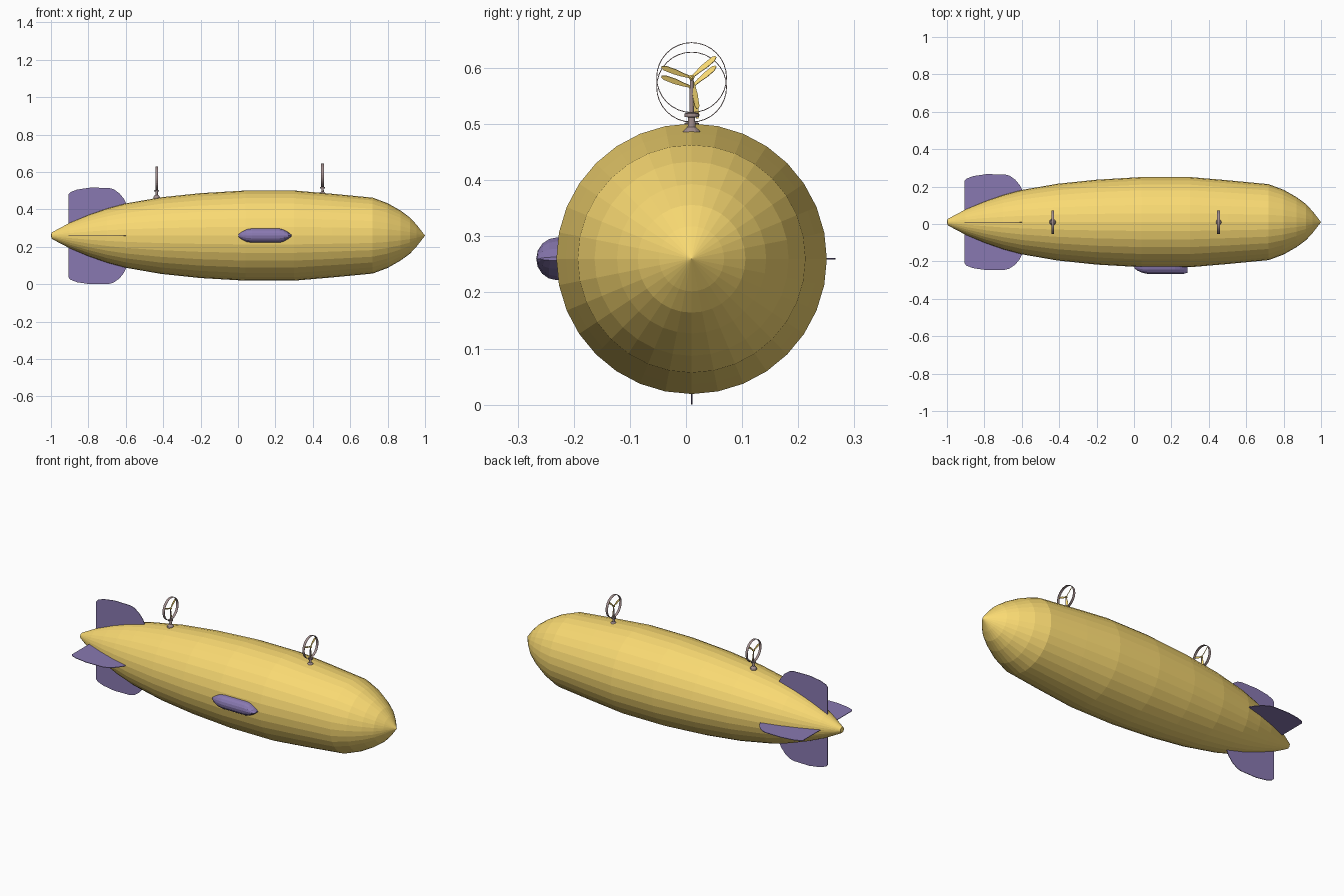
import bpy, bmesh
from math import sin, cos, pi, radians
from mathutils import Matrix, Vector

if "Cube" in bpy.data.objects:
    bpy.data.objects.remove(bpy.data.objects["Cube"])

AXIS_Y, AXIS_Z = 0.01, 0.26


def material(name, rgb):
    m = bpy.data.materials.new(name)
    m.diffuse_color = (*rgb, 1)
    m.use_nodes = True
    m.node_tree.nodes["Principled BSDF"].inputs["Base Color"].default_value = m.diffuse_color
    return m


GOLD = material("gold", (0.95, 0.70, 0.17))
PURPLE = material("purple", (0.25, 0.19, 0.44))
BROWN = material("brown", (0.36, 0.27, 0.27))


def finish(name, bm, mat, matrix=Matrix()):
    bmesh.ops.recalc_face_normals(bm, faces=bm.faces)
    mesh = bpy.data.meshes.new(name)
    bm.to_mesh(mesh)
    bm.free()
    mesh.materials.append(mat)
    ob = bpy.data.objects.new(name, mesh)
    ob.matrix_world = matrix
    bpy.context.collection.objects.link(ob)
    return ob


def loft(bm, rings, sides, closed=False):
    """Skin elliptical rings (x, ry, rz) along the x axis."""
    loops = []
    for x, ry, rz in rings:
        if ry == 0:
            loops.append([bm.verts.new((x, 0, 0))] * sides)
        else:
            loops.append([bm.verts.new((x, ry * cos(2 * pi * i / sides),
                                        rz * sin(2 * pi * i / sides))) for i in range(sides)])
    pairs = list(zip(loops, loops[1:]))
    if closed:
        pairs.append((loops[-1], loops[0]))
    for a, b in pairs:
        for i in range(sides):
            j = (i + 1) % sides
            bm.faces.new(list(dict.fromkeys((a[i], a[j], b[j], b[i]))))
    if not closed:
        for end in (loops[0], loops[-1]):
            if end[0] is not end[1]:
                bm.faces.new(end)


def extrude_outline(bm, points, thickness):
    """Flat plate in the local xz plane, centred on y = 0."""
    a = [bm.verts.new((x, -thickness / 2, z)) for x, z in points]
    b = [bm.verts.new((x, thickness / 2, z)) for x, z in points]
    bm.faces.new(a)
    bm.faces.new(b[::-1])
    for i in range(len(a)):
        j = (i + 1) % len(a)
        bm.faces.new((a[i], a[j], b[j], b[i]))


# Hull
hull = [(-1, 0), (-0.997, 0.016), (-0.97, 0.031), (-0.9, 0.068), (-0.8, 0.11), (-0.7, 0.145),
        (-0.6, 0.172), (-0.41, 0.205), (-0.2, 0.227), (0.04, 0.241), (0.3, 0.241),
        (0.5, 0.224), (0.72, 0.203), (0.8, 0.173), (0.87, 0.133), (0.92, 0.096),
        (0.955, 0.058), (1, 0)]
bm = bmesh.new()
loft(bm, [(x, r, r) for x, r in hull], 32)
centre = Matrix.Translation((0, AXIS_Y, AXIS_Z))
finish("hull", bm, GOLD, centre)

# Four tail fins
fin = [(-0.905, 0.06), (-0.905, 0.222), (-0.895, 0.233), (-0.86, 0.246), (-0.79, 0.2565),
       (-0.69, 0.255), (-0.665, 0.248), (-0.635, 0.227), (-0.61, 0.197), (-0.595, 0.165),
       (-0.75, 0.115)]
for k, name in enumerate(("top_fin", "front_fin", "bottom_fin", "back_fin")):
    bm = bmesh.new()
    # the lowest fin tip rests on the ground
    extrude_outline(bm, [(x, z * (0.26 / 0.2565 if k == 2 else 1)) for x, z in fin], 0.003)
    finish(name, bm, PURPLE, centre @ Matrix.Rotation(k * pi / 2, 4, 'X'))

# Side cabin with a wedge-shaped bow
bm = bmesh.new()
loft(bm, [(0.003, 0.008, 0.008), (0.02, 0.02, 0.02), (0.045, 0.031, 0.033), (0.075, 0.037, 0.038),
          (0.22, 0.037, 0.038), (0.245, 0.037, 0.031), (0.268, 0.036, 0.018),
          (0.287, 0.03, 0.003)], 16)
finish("cabin", bm, PURPLE, Matrix.Translation((0, -0.23, AXIS_Z)))

# Two ringed propellers on posts; local origin is the hub
upright = Matrix.Rotation(-pi / 2, 4, 'Y')
blade = [(-0.002, 0.003), (-0.004, 0.018), (-0.005, 0.032), (-0.004, 0.052), (-0.001, 0.057),
         (0.002, 0.057), (0.005, 0.05), (0.005, 0.032), (0.003, 0.018), (0.002, 0.003)]
for label, x, z in (("fore", 0.452, 0.583), ("aft", -0.435, 0.566)):
    place = Matrix.Translation((x, AXIS_Y, z))

    # Pedestal, collar and post
    bm = bmesh.new()
    post = [(-0.115, 0.018), (-0.099, 0.017), (-0.094, 0.014), (-0.088, 0.007), (-0.071, 0.006),
            (-0.07, 0.013), (-0.064, 0.013), (-0.062, 0.004), (0.0, 0.003)]
    loft(bm, [(h, r, r) for h, r in post], 12)
    finish(label + "_post", bm, BROWN, place @ upright)

    # Guard ring
    bm = bmesh.new()
    loft(bm, [(h, r, r) for h, r in ((-0.007, 0.0615), (0.007, 0.0615),
                                     (0.007, 0.063), (-0.007, 0.063))], 32, closed=True)
    finish(label + "_guard_ring", bm, BROWN, place)

    # Hub and three pitched blades
    bm = bmesh.new()
    loft(bm, [(-0.006, 0.004, 0.004), (0.005, 0.005, 0.005), (0.008, 0.002, 0.002)], 12)
    finish(label + "_hub", bm, GOLD, place)
    for k in range(3):
        bm = bmesh.new()
        extrude_outline(bm, blade, 0.002)
        turn = Matrix.Rotation(radians(41 - 90 + 120 * k), 4, 'X')
        pitch = Matrix.Rotation(radians(65), 4, 'Z')
        finish(f"{label}_blade_{k + 1}", bm, GOLD, place @ turn @ pitch)
